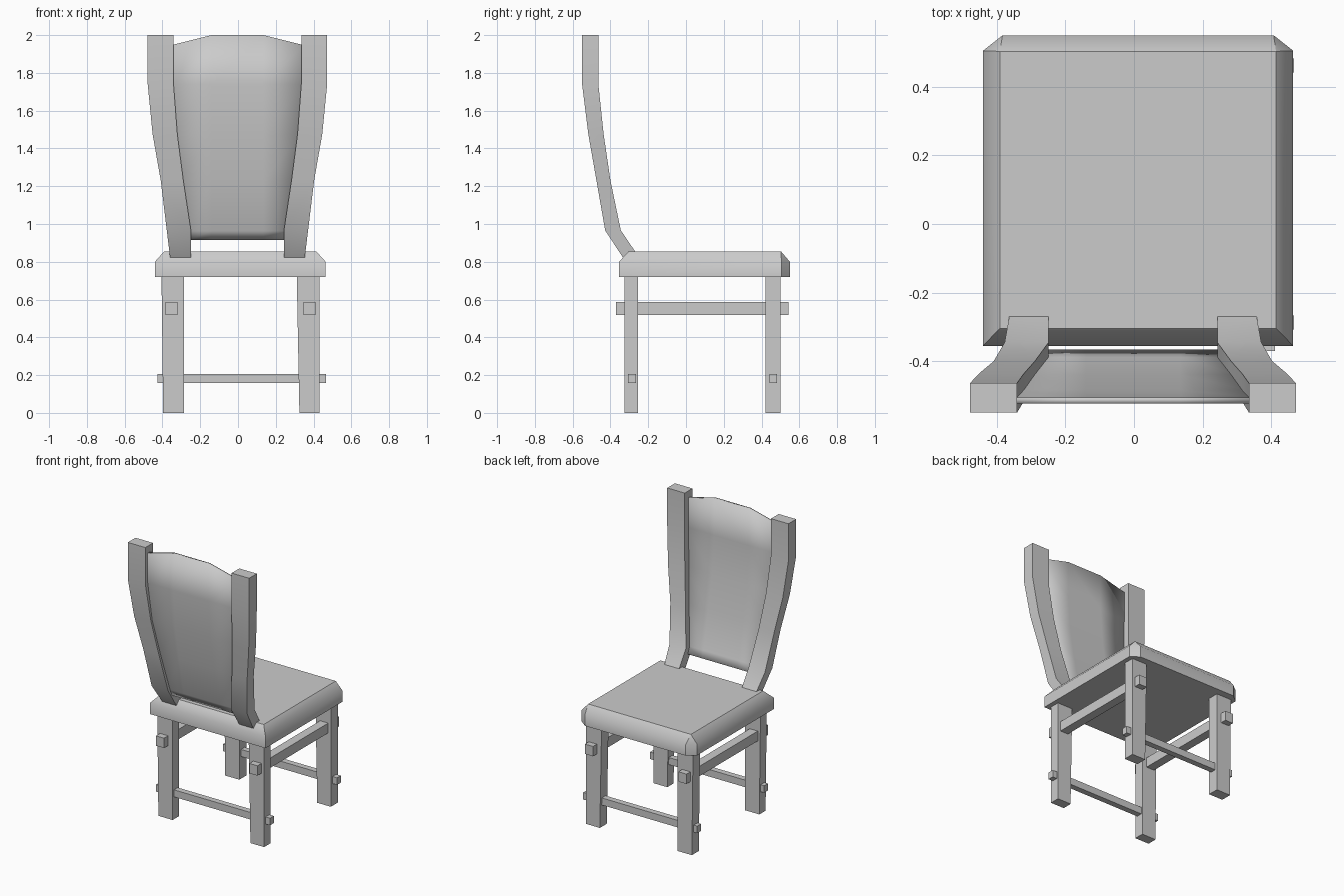
import bpy, bmesh

if "Cube" in bpy.data.objects:
    bpy.data.objects.remove(bpy.data.objects["Cube"])


def finish(bm, name, smooth=None):
    """Turn a bmesh into a named object, optionally smoothed by angle."""
    bmesh.ops.remove_doubles(bm, verts=bm.verts, dist=1e-5)
    bmesh.ops.recalc_face_normals(bm, faces=bm.faces)
    me = bpy.data.meshes.new(name)
    bm.to_mesh(me)
    bm.free()
    ob = bpy.data.objects.new(name, me)
    bpy.context.collection.objects.link(ob)
    if smooth:
        bpy.ops.object.select_all(action='DESELECT')
        ob.select_set(True)
        bpy.context.view_layer.objects.active = ob
        bpy.ops.object.shade_smooth_by_angle(angle=smooth)
    return ob


def loft(rings):
    """Closed skin through rings of equal point count, capped at both ends."""
    bm = bmesh.new()
    vs = [[bm.verts.new(p) for p in r] for r in rings]
    n = len(vs[0])
    for a, b in zip(vs, vs[1:]):
        for i in range(n):
            j = (i + 1) % n
            bm.faces.new((a[i], a[j], b[j], b[i]))
    bm.faces.new(vs[0])
    bm.faces.new(vs[-1])
    return bm


def rect(x0, x1, y0, y1, z):
    return [(x0, y0, z), (x1, y0, z), (x1, y1, z), (x0, y1, z)]


def box(name, x0, x1, y0, y1, z0, z1):
    return finish(loft([rect(x0, x1, y0, y1, z0), rect(x0, x1, y0, y1, z1)]), name)


# Seat: two clipped corners, softened upper edge
outline = [(-.44, -.355), (.464, -.355), (.464, .505), (.407, .55), (-.383, .55), (-.44, .505)]
top = [(-.391, -.304), (.414, -.304), (.414, .503), (.414, .503), (-.391, .503), (-.391, .503)]
bm = loft([[(x, y, .72) for x, y in outline],
           [(x, y, .80) for x, y in outline],
           [(x, y, .855) for x, y in top]])
seat = finish(bm, "seat")
for p in seat.data.polygons:
    p.use_smooth = True
co = seat.data.vertices
for e in seat.data.edges:
    a, b = (co[i].co for i in e.vertices)
    # only the lower rim of the bevel stays soft
    rim = abs(a.z - .80) < .001 and abs(b.z - .80) < .001
    e.use_edge_sharp = not rim

# Legs: slight taper on the left-hand side of each
for end, (y0, y1) in {"front": (-.325, -.255), "rear": (.422, .50)}.items():
    for side, (xt, xb, x1) in {"left": (-.405, -.396, -.285), "right": (.311, .325, .432)}.items():
        finish(loft([rect(xb, x1, y0, y1, 0), rect(xt, x1, y0, y1, .73)]), f"{end}_leg_{side}")

# Stretchers poking through the legs
for side, x0 in (("left", -.384), ("right", .348)):
    box(f"side_stretcher_{side}", x0, x0 + .063, -.37, .543, .517, .587)
for end, y0 in (("front", -.308), ("rear", .441)):
    box(f"cross_stretcher_{end}", -.426, .467, y0, y0 + .042, .157, .207)

# Back posts: z at the two y faces, with inner and outer x
CX = -.003
post = [  # y_back, y_front, z, x_inner, x_outer
    (-.309, -.222, .785, .246, .352),
    (-.428, -.345, .966, .246, .374),
    (-.474, -.400, 1.23, .286, .406),
    (-.517, -.436, 1.475, .318, .449),
    (-.550, -.464, 1.74, .338, .475),
    (-.550, -.464, 2.00, .338, .475)]
for side, s in (("left", -1), ("right", 1)):
    rings = [rect(CX + s * xi, CX + s * xo, yb, yf, z) for yb, yf, z, xi, xo in post]
    finish(loft(rings), f"back_post_{side}", .6)

# Back panel: curved sheet between the posts with an arched top
rows = [(.918, -.374, .262), (.966, -.397, .262), (1.23, -.448, .302),
        (1.475, -.493, .334), (1.74, -.514, .354), (2.0, -.514, .354)]
bm = bmesh.new()
grid = []
for z, y, w in rows:
    drop = .054 if z == 2.0 else 0
    grid.append([bm.verts.new((CX + x, y, z - d)) for x, d in
                 ((-w, drop), (-.137, 0), (.137, 0), (w, drop))])
for a, b in zip(grid, grid[1:]):
    for i in range(3):
        bm.faces.new((a[i], a[i + 1], b[i + 1], b[i]))
panel = finish(bm, "back_panel", .6)
mod = panel.modifiers.new("thickness", 'SOLIDIFY')
mod.thickness = .018
mod.offset = 0
